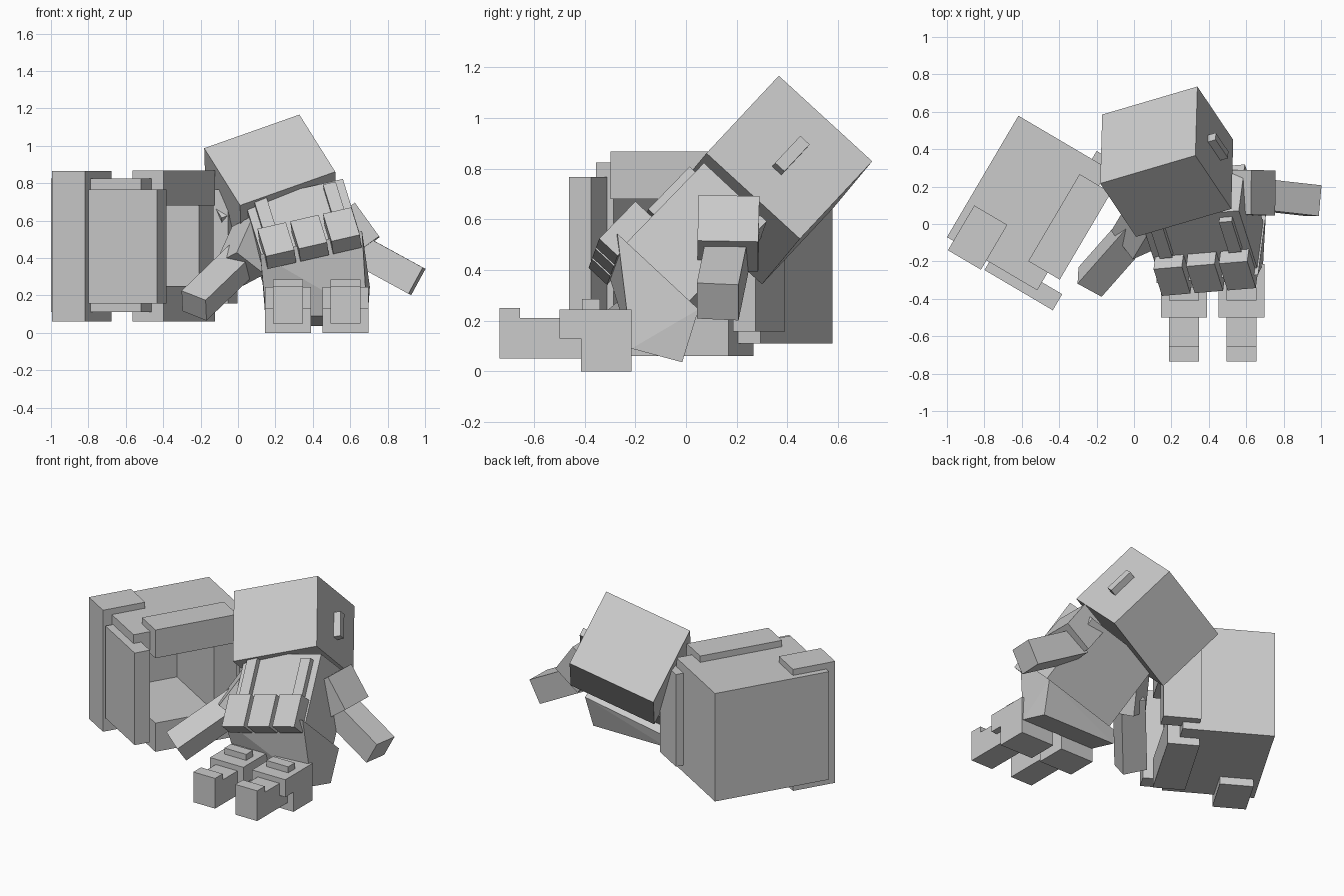
import bpy, bmesh, math
from mathutils import Vector, Matrix

old = bpy.data.objects.get("Cube")
if old:
    bpy.data.objects.remove(old, do_unlink=True)

mat = bpy.data.materials.new("plain_grey")
mat.use_nodes = True
GREY = (0.6, 0.6, 0.6, 1)
mat.diffuse_color = GREY
mat.node_tree.nodes["Principled BSDF"].inputs["Base Color"].default_value = GREY


def finish(name, bm):
    mesh = bpy.data.meshes.new(name)
    bmesh.ops.recalc_face_normals(bm, faces=bm.faces[:])
    bm.to_mesh(mesh)
    bm.free()
    mesh.materials.append(mat)
    obj = bpy.data.objects.new(name, mesh)
    bpy.context.collection.objects.link(obj)
    return obj


def frame(origin, x_axis, z_hint):
    """Orthonormal frame with an exact x axis and an approximate z axis."""
    x = Vector(x_axis).normalized()
    y = Vector(z_hint).cross(x).normalized()
    z = x.cross(y)
    m = Matrix((x, y, z)).transposed().to_4x4()
    m.translation = origin
    return m


def box(name, xs, ys, zs, m=Matrix()):
    """Box given by its ranges in the local frame m."""
    bm = bmesh.new()
    bmesh.ops.create_cube(bm, size=1)
    for v in bm.verts:
        v.co = m @ Vector([(r[0] + r[1]) / 2 + c * (r[1] - r[0])
                           for r, c in zip((xs, ys, zs), v.co)])
    return finish(name, bm)


def limb(name, start, end, hint, width, height):
    """Square-ended limb segment running from start to end."""
    start, end = Vector(start), Vector(end)
    m = frame(start, end - start, hint)
    w, h = width / 2, height / 2
    return box(name, (0, (end - start).length), (-w, w), (-h, h), m)


# Head with side ears
head = frame((0.175, 0.333, 0.755), (0.51, 0.15, 0.18), (-0.195, 0.285, 0.305))
box("head", (-0.28, 0.28), (-0.25, 0.25), (-0.23, 0.23), head)
for side, s in (("left", 1), ("right", -1)):
    box(side + "_ear", sorted((s * 0.27, s * 0.325)), (-0.025, 0.025), (-0.08, 0.08), head)

# Chest with pouches and shoulder straps
chest = frame((0.36, 0.03, 0.5), (0.96, 0.08, 0.22), (-0.22, 0.68, 0.70))
box("chest", (-0.27, 0.27), (-0.17, 0.17), (-0.25, 0.21), chest)
for i in (-1, 0, 1):
    box("pouch", (i * 0.18 - 0.078, i * 0.18 + 0.078), (-0.26, -0.16), (-0.30, -0.09), chest)
for s in (-1, 1):
    c = s * 0.19
    box("strap", (c - 0.035, c + 0.035), (-0.205, -0.16), (-0.07, 0.17), chest)

# Hips taper from the chest down to the seat
bm = bmesh.new()
for x in (-0.28, 0.28):
    for y in (-0.22, 0.22):
        bm.verts.new(chest @ Vector((x, y, -0.24)))
for x in (0.15, 0.69):
    bm.verts.new((x, -0.215, 0.09))
    bm.verts.new((x, -0.015, 0.036))
bmesh.ops.convex_hull(bm, input=bm.verts[:])
bmesh.ops.dissolve_limit(bm, angle_limit=0.02, verts=bm.verts[:], edges=bm.edges[:])
finish("hips", bm)

# Legs stretched forward, each with thigh, cuff, shin and toe
for side, c in (("right", 0.267), ("left", 0.575)):
    wide, slim = (c - 0.122, c + 0.122), (c - 0.08, c + 0.08)
    box(side + "_thigh", wide, (-0.415, -0.215), (0, 0.245))
    box(side + "_cuff", wide, (-0.5, -0.415), (0.13, 0.245))
    box(side + "_knee_pad", slim, (-0.41, -0.34), (0.24, 0.285))
    box(side + "_shin", slim, (-0.66, -0.4), (0.05, 0.21))
    box(side + "_toe", slim, (-0.735, -0.655), (0.05, 0.25))

# Arms
limb("right_upper_arm", (0.10, 0.07, 0.54), (0.01, -0.08, 0.34), (0.5, -0.6, 0.3), 0.2, 0.2)
limb("right_forearm", (0.03, -0.01, 0.40), (-0.235, -0.31, 0.145), (0.1, -0.4, 0.8), 0.155, 0.14)
limb("left_upper_arm", (0.545, 0.17, 0.635), (0.675, 0.165, 0.455), (0.81, 0, 0.58), 0.24, 0.2)
limb("left_forearm", (0.60, 0.165, 0.47), (0.957, 0.125, 0.275), (0.45, 0, 0.9), 0.165, 0.16)

# Open crate: local x runs towards the opening, y across it
crate = Matrix.Translation((-1.0, -0.07, 0)) @ Matrix.Rotation(math.radians(-30.5), 4, "Z")
LOW, HIGH, FLOOR, CEILING = 0.11, 0.825, 0.25, 0.68
DEEP, WIDE = (0.085, 0.56), (0, 0.753)
box("crate_back", (0, 0.09), WIDE, (LOW, HIGH), crate)
box("crate_floor", DEEP, WIDE, (LOW, FLOOR), crate)
box("crate_ceiling", DEEP, WIDE, (CEILING, HIGH), crate)
box("crate_right_wall", DEEP, (0, 0.08), (FLOOR, CEILING), crate)
box("crate_left_wall", DEEP, (0.5, 0.753), (FLOOR, CEILING), crate)

# Frame around the opening
box("opening_lintel", (0.44, 0.635), (0.11, 0.65), (CEILING, 0.867), crate)
box("opening_sill", (0.44, 0.635), (0.11, 0.65), (0.06, FLOOR), crate)
box("opening_post", (0.5, 0.625), (0.5, 0.65), (FLOOR, CEILING), crate)

# Side panels and the clamp that wraps one edge
box("right_panel", (0.262, 0.686), (-0.05, 0.05), (0.157, 0.767), crate)
box("left_panel", (0.456, 0.686), (0.70, 0.803), (0.157, 0.767), crate)
clamp = (0.04, 0.245)
box("clamp_side", clamp, (-0.058, 0.02), (0.06, 0.865), crate)
box("clamp_top", clamp, (0.01, 0.22), (0.80, 0.865), crate)
box("clamp_bottom", clamp, (0.01, 0.22), (0.06, 0.13), crate)
